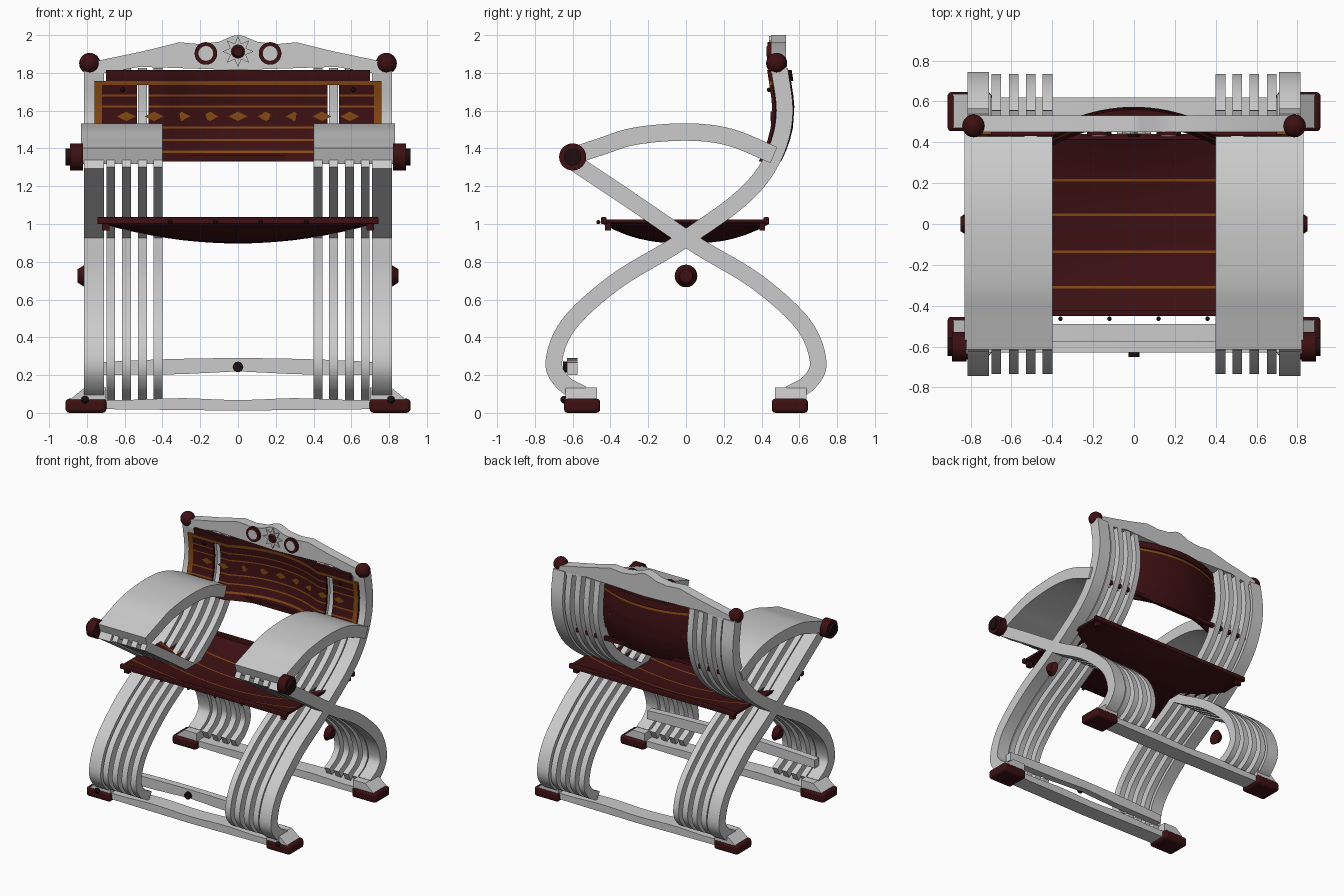
import bpy, bmesh, math
from mathutils import Vector, Matrix

cube = bpy.data.objects.get("Cube")
if cube:
    bpy.data.objects.remove(cube, do_unlink=True)


def material(name, rgb):
    m = bpy.data.materials.new(name)
    m.use_nodes = True
    m.diffuse_color = (*rgb, 1)
    m.node_tree.nodes["Principled BSDF"].inputs["Base Color"].default_value = (*rgb, 1)
    return m


GREY = material("pale grey", (0.6, 0.6, 0.6))
RED = material("dark red", (0.045, 0.005, 0.006))
GOLD = material("amber brown", (0.23, 0.065, 0.007))
BLACK = material("near black", (0.012, 0.004, 0.004))


def finish(name, bm, mats, smooth=True, bevel=0):
    bmesh.ops.recalc_face_normals(bm, faces=bm.faces)
    me = bpy.data.meshes.new(name)
    bm.to_mesh(me)
    bm.free()
    ob = bpy.data.objects.new(name, me)
    bpy.context.collection.objects.link(ob)
    for m in mats:
        me.materials.append(m)
    if bevel:
        mod = ob.modifiers.new("bevel", "BEVEL")
        mod.width, mod.segments = bevel, 3
    if smooth:
        bpy.ops.object.select_all(action="DESELECT")
        ob.select_set(True)
        bpy.context.view_layer.objects.active = ob
        bpy.ops.object.shade_smooth_by_angle(angle=math.radians(35))
    return ob


def box(name, lo, hi, mat, bevel=0):
    lo, hi = Vector(lo), Vector(hi)
    bm = bmesh.new()
    bmesh.ops.create_cube(bm, size=1)
    bmesh.ops.scale(bm, vec=hi - lo, verts=bm.verts)
    bmesh.ops.translate(bm, vec=(lo + hi) / 2, verts=bm.verts)
    return finish(name, bm, [mat], bevel > 0, bevel)


def prism(name, pts, axis, a, b, mat):
    """Extrude a 2D outline along x (points y, z) or y (points x, z)."""
    place = (lambda p, t: (t, p[0], p[1])) if axis == "x" else (lambda p, t: (p[0], t, p[1]))
    bm = bmesh.new()
    ends = [[bm.verts.new(place(p, t)) for p in pts] for t in (a, b)]
    for e in ends:
        bm.faces.new(e)
    for i in range(len(pts)):
        k = (i + 1) % len(pts)
        bm.faces.new((ends[0][i], ends[0][k], ends[1][k], ends[1][i]))
    return finish(name, bm, [mat])


def disc(name, centre, r, depth, axis, mat, r2=None, segs=24):
    bm = bmesh.new()
    bmesh.ops.create_cone(bm, cap_ends=True, segments=segs, radius1=r,
                          radius2=r if r2 is None else r2, depth=depth)
    turn = Vector((0, 0, 1)).rotation_difference(Vector(axis)).to_matrix().to_4x4()
    bmesh.ops.transform(bm, matrix=Matrix.Translation(centre) @ turn, verts=bm.verts)
    return finish(name, bm, [mat])


def ball(name, centre, r, mat):
    bm = bmesh.new()
    bmesh.ops.create_uvsphere(bm, u_segments=20, v_segments=12, radius=r)
    bmesh.ops.translate(bm, vec=centre, verts=bm.verts)
    return finish(name, bm, [mat])


def smooth_path(pts, n=6):
    """Catmull-Rom curve through the points."""
    p = [Vector(q) for q in pts]
    p = [2 * p[0] - p[1]] + p + [2 * p[-1] - p[-2]]
    out = []
    for a, b, c, d in zip(p, p[1:], p[2:], p[3:]):
        for i in range(n):
            t = i / n
            out.append(0.5 * (2 * b + (c - a) * t + (2 * a - 5 * b + 4 * c - d) * t * t
                              + (3 * b - a - 3 * c + d) * t ** 3))
    return out + [p[-2]]


def ribbon(name, path, x0, x1, thick, mat):
    left, right = [], []
    for i, q in enumerate(path):
        t = (path[min(i + 1, len(path) - 1)] - path[max(i - 1, 0)]).normalized()
        n = Vector((-t.y, t.x)) * thick / 2
        left.append(q + n)
        right.append(q - n)
    return prism(name, left + right[::-1], "x", x0, x1, mat)


def sheet(name, fn, us, vs, offset, rule, mats):
    """Curved slab: front grid coloured by rule(u, v), back grid plain."""
    bm = bmesh.new()
    off = Vector(offset)
    front = [[bm.verts.new(fn(u, v)) for v in vs] for u in us]
    back = [[bm.verts.new(w.co + off) for w in row] for row in front]
    for g in (front, back):
        for i in range(len(us) - 1):
            for j in range(len(vs) - 1):
                f = bm.faces.new((g[i][j], g[i + 1][j], g[i + 1][j + 1], g[i][j + 1]))
                if g is front:
                    f.material_index = rule((us[i] + us[i + 1]) / 2, j)
    for e in [e for e in bm.edges if e.is_boundary and e.verts[0] in set(sum(front, []))]:
        a, b = e.verts
        ia = next((i, r.index(a)) for i, r in enumerate(front) if a in r)
        ib = next((i, r.index(b)) for i, r in enumerate(front) if b in r)
        bm.faces.new((a, b, back[ib[0]][ib[1]], back[ia[0]][ia[1]]))
    return finish(name, bm, mats)


def steps(a, b, n):
    return [a + (b - a) * i / n for i in range(n + 1)]


# Crossing S-shaped legs: one rises into the back, one into the arm front
lower = [(0.1, 0.86), (0.38, 0.69), (0.62, 0.47), (0.70, 0.27), (0.65, 0.16), (0.55, 0.10)]
arm_leg = smooth_path([(-0.6, 1.33), (-0.3, 1.13), (0, 0.925)] + lower)
back_leg = smooth_path([(0.495, 1.82), (0.522, 1.6), (0.49, 1.42), (0.40, 1.25), (0.25, 1.1),
                        (0, 0.925)] + [(-y, z) for y, z in lower])
arm = smooth_path([(-0.6, 1.36), (-0.45, 1.41), (-0.27, 1.465), (0, 1.487), (0.23, 1.46), (0.465, 1.365)])
slats = [(0.71, 0.815, 0.088)] + [(x, x + 0.047, 0.07) for x in (0.65, 0.566, 0.482, 0.4)]
for s, side in ((1, "left"), (-1, "right")):
    for i, (a, b, t) in enumerate(slats):
        ribbon(f"{side}_arm_leg_slat_{i}", arm_leg, s * a, s * b, t, GREY)
        ribbon(f"{side}_back_leg_slat_{i}", back_leg, s * a, s * b, t, GREY)
    ribbon(f"{side}_armrest", arm, s * 0.4, s * 0.83, 0.092, GREY)
    # Round ends and studs
    disc(f"{side}_arm_knob", (s * 0.855, -0.6, 1.355), 0.072, 0.07, (s, 0, 0), RED)
    disc(f"{side}_arm_knob_cap", (s * 0.9, -0.6, 1.355), 0.045, 0.025, (s, 0, 0), BLACK)
    disc(f"{side}_pivot_knob", (s * 0.83, 0, 0.725), 0.06, 0.04, (s, 0, 0), RED, 0.035)
    ball(f"{side}_crest_ball", (s * 0.785, 0.48, 1.85), 0.056, RED)
    ball(f"{side}_back_stud", (s * 0.61, 0.44, 1.71), 0.012, BLACK)
    ball(f"{side}_foot_stud", (s * 0.81, -0.645, 0.07), 0.02, BLACK)
    # Feet and sloped blocks above them
    for f, end in ((-1, "front"), (1, "rear")):
        box(f"{side}_{end}_foot", (s * 0.805 - 0.108, f * 0.55 - 0.096, 0),
            (s * 0.805 + 0.108, f * 0.55 + 0.096, 0.075), RED, 0.02)
        prism(f"{side}_{end}_foot_block",
              [(s * 0.7, 0.07), (s * 0.89, 0.07), (s * 0.81, 0.135), (s * 0.7, 0.135)],
              "y", f * 0.47, f * 0.637, GREY)

# Base beams and front stretcher
for f, end in ((-1, "front"), (1, "rear")):
    wave = [(x, 0.078 - 0.01 * math.cos(x * 5) ** 2) for x in steps(0.72, -0.72, 16)]
    prism(f"{end}_base_beam", [(-0.72, 0.02), (0, 0.012), (0.72, 0.02)] + wave,
          "y", f * 0.49, f * 0.62, GREY)
prism("front_stretcher", [(-0.75, 0.2), (-0.3, 0.205), (0, 0.22), (0.3, 0.205), (0.75, 0.2)]
      + [(x, 0.29 - 0.04 * x * x) for x in steps(0.75, -0.75, 12)], "y", -0.63, -0.575, GREY)
disc("stretcher_stud", (0, -0.635, 0.243), 0.028, 0.03, (0, -1, 0), BLACK)


# Sagging seat with thin stripes, edge bars and studs
def seat_point(x, y):
    sag = (1 - (x / 0.74) ** 2) * max(0, 1 - abs(y / 0.45) ** 2.5)
    return (x, y, 1.025 - 0.11 * sag)


stripes = (-0.31, -0.135, 0.045, 0.215)
seat_y = sorted(steps(-0.44, 0.44, 14) + [y + d for y in stripes for d in (-0.006, 0.006)])
sheet("seat", seat_point, steps(-0.74, 0.74, 20), seat_y, (0, 0, -0.018),
      lambda x, j: int(any(abs((seat_y[j] + seat_y[j + 1]) / 2 - y) < 0.006 for y in stripes)),
      [RED, GOLD])
for y, end in ((-0.435, "front"), (0.425, "rear")):
    box(f"{end}_seat_bar", (-0.745, y - 0.015, 1.0), (0.745, y + 0.015, 1.036), RED, 0.006)
    for s in (-1, 1):
        box(f"{end}_seat_peg", (s * 0.7 - 0.02, y * 0.95 - 0.015, 0.965),
            (s * 0.7 + 0.02, y * 0.95 + 0.015, 1.01), RED)
for x in (-0.36, -0.12, 0.12, 0.36):
    ball("seat_stud", (x, -0.464, 1.01), 0.011, BLACK)


# Backrest follows the curve of the rear slats and bulges in the middle
def back_point(x, z):
    for a, b in zip(back_leg, back_leg[1:]):
        if b.y <= z <= a.y:
            y = a.x + (b.x - a.x) * (z - a.y) / (b.y - a.y)
            break
    return (x, y - 0.066 + 0.1 * max(0, 1 - (x / 0.4) ** 2), z)


bands = [1.33, 1.375, 1.39, 1.44, 1.45, 1.505, 1.515, 1.618, 1.628, 1.675, 1.685, 1.735]
back = (0, 0.018, 0)
sheet("back_panel", back_point, steps(-0.475, 0.475, 24), bands, back,
      lambda x, j: j % 2, [RED, GOLD])
for s in (-1, 1):
    sheet("back_side_panel", back_point, [s * x for x in (0.535, 0.6, 0.72, 0.76)], bands, back,
          lambda x, j: 1 if abs(x) > 0.72 else j % 2, [RED, GOLD])
sheet("back_top_rail", back_point, steps(-0.76, 0.76, 38), [1.735, 1.757], back,
      lambda x, j: 0, [GOLD])
sheet("back_top_band", back_point, steps(-0.7, 0.7, 36), [1.757, 1.79, 1.815], (0, 0.03, 0),
      lambda x, j: 0, [RED])
box("back_lower_rod", (-0.72, 0.455, 1.335), (0.72, 0.48, 1.365), RED)

# Row of diamonds on the backrest
for i in range(-4, 5):
    cx, y = i * 0.148, back_point(i * 0.148, 1.57)[1]
    prism("back_diamond", [(cx - 0.05, 1.57), (cx, 1.545), (cx + 0.05, 1.57), (cx, 1.595)],
          "y", y - 0.007, y + 0.001, GOLD)

# Crest rail with rings and a star flower
half = [(0.81, 1.83), (0.74, 1.865), (0.5, 1.915), (0.31, 1.962), (0.2, 1.952), (0.1, 1.965), (0.03, 1.995)]
under = [(-0.81, 1.80), (-0.7, 1.80), (-0.52, 1.832), (0, 1.815), (0.52, 1.832), (0.7, 1.80), (0.81, 1.80)]
prism("crest_rail", under + half + [(0, 2.0)] + [(-x, z) for x, z in half[::-1]],
      "y", 0.45, 0.53, GREY)
for s in (-1, 1):
    disc("crest_ring", (s * 0.17, 0.442, 1.903), 0.06, 0.02, (0, -1, 0), RED)
    disc("crest_ring_centre", (s * 0.17, 0.44, 1.903), 0.039, 0.022, (0, -1, 0), GREY)
star = []
for i in range(16):
    r, a = (0.045 if i % 2 else 0.083), i * math.pi / 8
    star.append((r * math.sin(a), 1.913 + r * math.cos(a)))
prism("crest_star", star, "y", 0.44, 0.455, GREY)
disc("crest_star_centre", (0, 0.435, 1.913), 0.04, 0.02, (0, -1, 0), RED, 0.025, 16)
